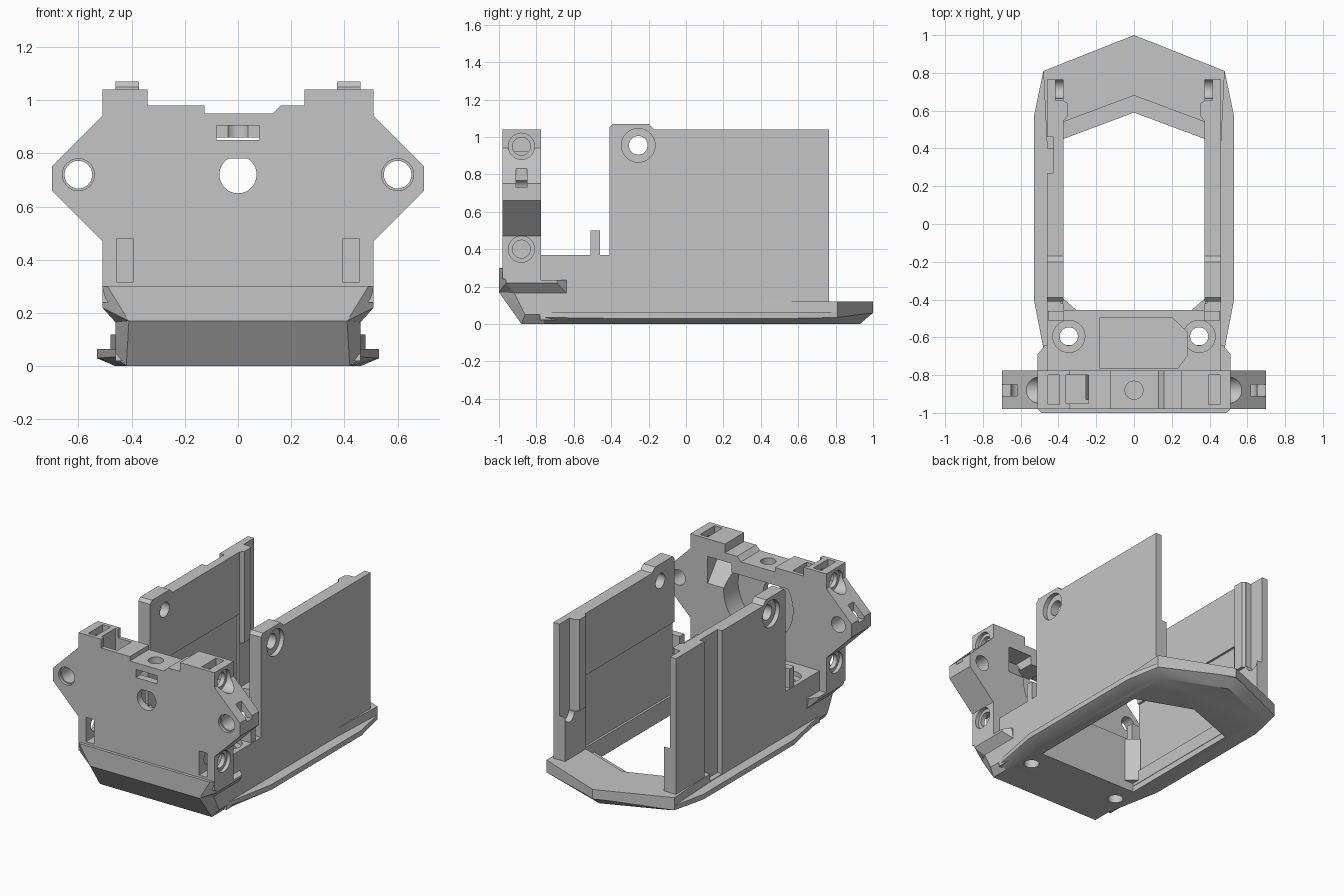
import bpy, bmesh, math

cube = bpy.data.objects.get("Cube")
if cube:
    bpy.data.objects.remove(cube, do_unlink=True)

grey = bpy.data.materials.new("plain_grey")
grey.use_nodes = True
grey.diffuse_color = (0.56, 0.56, 0.56, 1)
grey.node_tree.nodes["Principled BSDF"].inputs["Base Color"].default_value = grey.diffuse_color


def finish(name, bm):
    bmesh.ops.recalc_face_normals(bm, faces=bm.faces)
    mesh = bpy.data.meshes.new(name)
    bm.to_mesh(mesh)
    bm.free()
    mesh.materials.append(grey)
    obj = bpy.data.objects.new(name, mesh)
    bpy.context.collection.objects.link(obj)
    return obj


def hull(name, pts, mirror=True):
    """Convex solid around points, mirrored across x by default."""
    bm = bmesh.new()
    allp = set(pts) | ({(-x, y, z) for x, y, z in pts} if mirror else set())
    for p in sorted(allp):
        bm.verts.new(p)
    bmesh.ops.convex_hull(bm, input=bm.verts[:])
    bmesh.ops.dissolve_limit(bm, angle_limit=0.01, verts=bm.verts[:], edges=bm.edges[:])
    return finish(name, bm)


def box(name, xs, ys, zs):
    return hull(name, [(x, y, z) for x in xs for y in ys for z in zs], False)


def prism(name, outline, place, lo, hi):
    """Extrude a 2D outline; place(u, v, depth) gives the 3D point."""
    bm = bmesh.new()
    low = [bm.verts.new(place(u, v, lo)) for u, v in outline]
    top = [bm.verts.new(place(u, v, hi)) for u, v in outline]
    bm.faces.new(low)
    bm.faces.new(top)
    n = len(low)
    for i in range(n):
        bm.faces.new((low[i], low[(i + 1) % n], top[(i + 1) % n], top[i]))
    return finish(name, bm)


along_x = lambda u, v, d: (d, u, v)
along_y = lambda u, v, d: (u, d, v)
along_z = lambda u, v, d: (u, v, d)


def rod(place, u, v, r, lo, hi, flat=None):
    """Round cutter; flat slices off the top to make a D shape."""
    start = 0 if flat is None else math.asin((flat - v) / r)
    sweep = math.tau if flat is None else math.pi + 2 * start
    ring = [(u + r * math.cos(start - t * sweep / 40), v + r * math.sin(start - t * sweep / 40))
            for t in range(40 if flat is None else 41)]
    return prism("cutter", ring, place, lo, hi)


def cut(obj, *cutters):
    for c in cutters:
        m = obj.modifiers.new("cut", "BOOLEAN")
        m.operation, m.solver, m.object = "DIFFERENCE", "EXACT", c
        bpy.context.view_layer.objects.active = obj
        bpy.ops.object.modifier_apply(modifier=m.name)
        bpy.data.objects.remove(c, do_unlink=True)
    return obj


def slot(xs, ys, zs):
    return box("cutter", xs, ys, zs)


parts = []

# Front plate with shaped outline
side = [(.51, .24), (.51, .47), (.7, .66), (.7, .75), (.51, .94)]
top = [(.51, 1.04), (.25, 1.04), (.25, .98), (.16, .98), (.13, .95), (-.125, .95), (-.125, .98),
       (-.34, .98), (-.34, 1.04), (-.51, 1.04)]
outline = side + top + [(-x, z) for x, z in reversed(side)]
plate = prism("front_plate", outline, along_y, -.98, -.775)
# round rear recess, pocket beside the right tower, ramp under the left tower
cut(plate, rod(along_y, 0, .72, .26, -.93, -.7, .86),
    slot((-.36, -.24), (-.95, -.8), (.78, 1.1)),
    hull("cutter", [(x, y, z) for x in (.2, .38) for y, z in ((-.76, .72), (-.92, .92), (-.76, .92))], False))
# shaft holes, D-shaped bore and nut window
cut(plate, rod(along_y, 0, .72, .07, -1.1, -.7, .78),
    slot((-.08, .08), (-1.1, -.85), (.85, .905)), rod(along_z, 0, -.88, .048, .8, 1.1))
for s in (-1, 1):
    cut(plate, rod(along_y, s * .6, .72, .052, -1.1, -.7),
        rod(along_y, s * .6, .72, .06, -1.1, -.96),
        slot((s * .62, s * .8), (-.91, -.85), (.73, .83)),
        slot((s * .395, s * .455), (-1.1, -.82), (.315, .48)),
        slot((s * .395, s * .455), (-.955, -.8), (.9, 1.1)))
    for z in (.4, .95):
        cut(plate, rod(along_x, -.88, z, .07, s * .485, s * .8),
            rod(along_x, -.88, z, .048, s * .38, s * .6))
parts.append(plate)

# Chamfered chin and the ledge behind it
parts.append(hull("chin_upper", [(.41, -1, .17), (.49, -1, .3), (.51, -.98, .3), (.51, -.96, .22),
                                 (.46, -.92, .165), (.51, -.775, .3), (.51, -.775, .22), (.46, -.775, .165)]))
parts.append(hull("chin_lower", [(.41, -1, .17), (.46, -.92, .17), (.46, -.86, .05), (.42, -.88, 0),
                                 (.46, -.7, .17), (.46, -.7, .05), (.42, -.7, 0)]))
parts.append(hull("chin_ledge", [(.46, -.9, .165), (.46, -.64, .165), (.51, -.92, .22), (.51, -.69, .22),
                                 (.51, -.69, .235), (.51, -.9, .235), (.47, -.64, .235)]))

# Floor block with screw holes and a middle pocket
floor = box("floor_block", (-.46, .46), (-.78, -.455), (.02, .37))
pocket = [(-.18, -.765), (.23, -.765), (.28, -.7), (.28, -.57), (.2, -.495), (-.18, -.495)]
cut(floor, prism("cutter", pocket, along_z, .29, .5))
parts.append(floor)

# Base flange and raised rear pad, with the pointed opening
rim = [(.46, -.76, .035), (.53, -.4, .03), (.53, .57, .03), (.48, .81, .035), (0, 1, .06)]
low = [(.42, -.76), (.46, -.4), (.46, .55), (.42, .76), (0, .93)]
base = hull("base_flange", rim + [(x, y, .065) for x, y, z in rim] + [(x, y, 0) for x, y in low])
pad = hull("rear_pad", [(x, y, z) for z in (.055, .12)
                        for x, y in ((.46, .4), (.46, .78), (.48, .81), (0, 1))])
for part, edge, tip in ((base, .45, .59), (pad, .54, .68)):
    cut(part, hull("cutter", [(x, y, z) for z in (-.1, .3)
                              for x, y in ((.375, -.455), (.375, edge), (0, tip))]))
    parts.append(part)
for s in (-1, 1):
    for part in (floor, base):
        cut(part, rod(along_z, s * .345, -.595, .048, -.1, .6))
    cut(floor, rod(along_z, s * .345, -.595, .085, .34, .6))

# Side walls, rear rails, pegs, gussets
for s, label in ((-1, "right"), (1, "left")):
    wall_outline = [(-.46, .04), (.765, .04), (.765, 1.04), (-.17, 1.04), (-.2, 1.07), (-.39, 1.07),
                    (-.41, 1.05), (-.41, .37), (-.46, .37)]
    wall = prism(label + "_wall", wall_outline, along_x, s * .372, s * .46)
    cut(wall, slot((s * .3, s * .387), (-.42, .54), (.13, .62)),
        slot((s * .3, s * .415), (.655, .9), (.42, 1.2)),
        rod(along_x, .715, .42, .05, s * .3, s * .415),
        rod(along_x, -.255, .955, .05, s * .3, s * .6),
        rod(along_x, -.255, .955, .09, s * .43, s * .6))
    if s < 0:
        cut(wall, slot((-.6, -.425), (.27, .46), (.07, 1.2)))
    parts.append(wall)
    parts.append(hull(label + "_rail", [(s * x, y, z) for z in (.42, 1.04)
                                        for x, y in ((.38, .54), (.352, .57), (.352, .64), (.38, .655))], False))
    parts.append(box(label + "_peg", (s * .37, s * .455), (-.51, -.46), (.3, .5)))
    parts.append(hull(label + "_gusset", [(s * x, y, z) for z in (.06, .36)
                                          for x, y in ((.3, -.46), (.38, -.46), (.38, -.39))], False))

# Crisp edges with smooth round holes
for obj in parts:
    bpy.ops.object.select_all(action="DESELECT")
    obj.select_set(True)
    bpy.context.view_layer.objects.active = obj
    bpy.ops.object.shade_smooth_by_angle(angle=math.radians(25))
